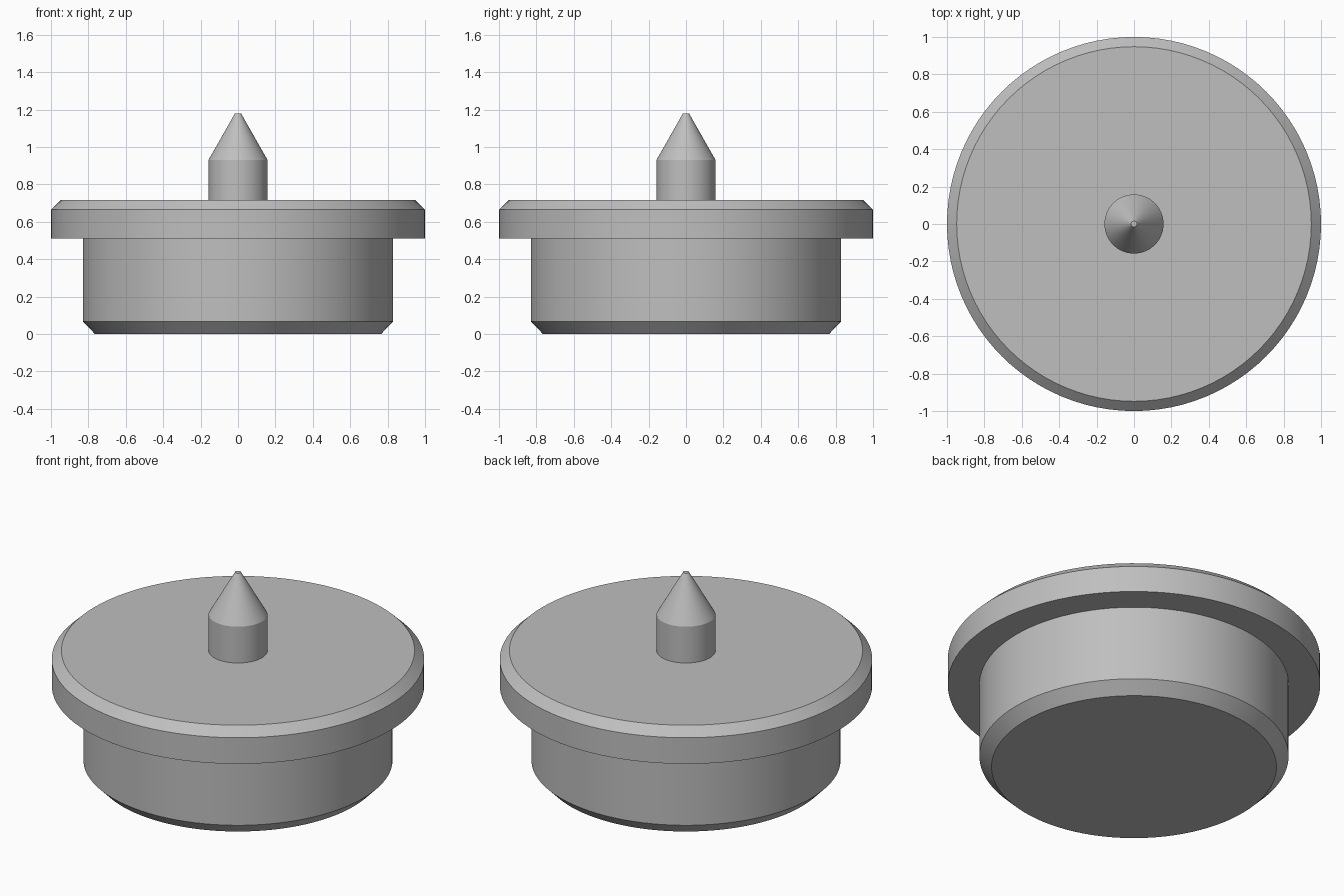
import bpy
import bmesh
from math import cos, sin, tau, radians

SIDES = 96

cube = bpy.data.objects.get("Cube")
if cube:
    bpy.data.objects.remove(cube, do_unlink=True)

# Single plain grey
grey = bpy.data.materials.new("plain grey")
grey.use_nodes = True
colour = (0.52, 0.52, 0.52, 1)
grey.diffuse_color = colour
grey.node_tree.nodes["Principled BSDF"].inputs["Base Color"].default_value = colour


def turned_part(name, profile):
    """Closed solid of revolution from (radius, height) points, bottom to top."""
    bm = bmesh.new()
    rings = [[bm.verts.new((r * cos(tau * i / SIDES), r * sin(tau * i / SIDES), z))
              for i in range(SIDES)] for r, z in profile]
    for low, high in zip(rings, rings[1:]):
        for i in range(SIDES):
            j = (i + 1) % SIDES
            bm.faces.new((low[i], low[j], high[j], high[i]))
    bm.faces.new(rings[0][::-1])
    bm.faces.new(rings[-1])
    mesh = bpy.data.meshes.new(name)
    bm.to_mesh(mesh)
    bm.free()
    mesh.materials.append(grey)
    part = bpy.data.objects.new(name, mesh)
    bpy.context.collection.objects.link(part)
    bpy.ops.object.select_all(action="DESELECT")
    part.select_set(True)
    bpy.context.view_layer.objects.active = part
    bpy.ops.object.shade_smooth_by_angle(angle=radians(25))
    return part


# Plug body with chamfered foot, sunk into the flange
turned_part("plug_body", [(0.765, 0), (0.83, 0.067), (0.83, 0.56)])

# Wide flange with chamfered top edge
turned_part("flange", [(1, 0.51), (1, 0.665), (0.948, 0.715)])

# Centre pin with conical point and tiny flat tip
turned_part("centre_pin", [(0.158, 0.66), (0.158, 0.93), (0.016, 1.18)])
